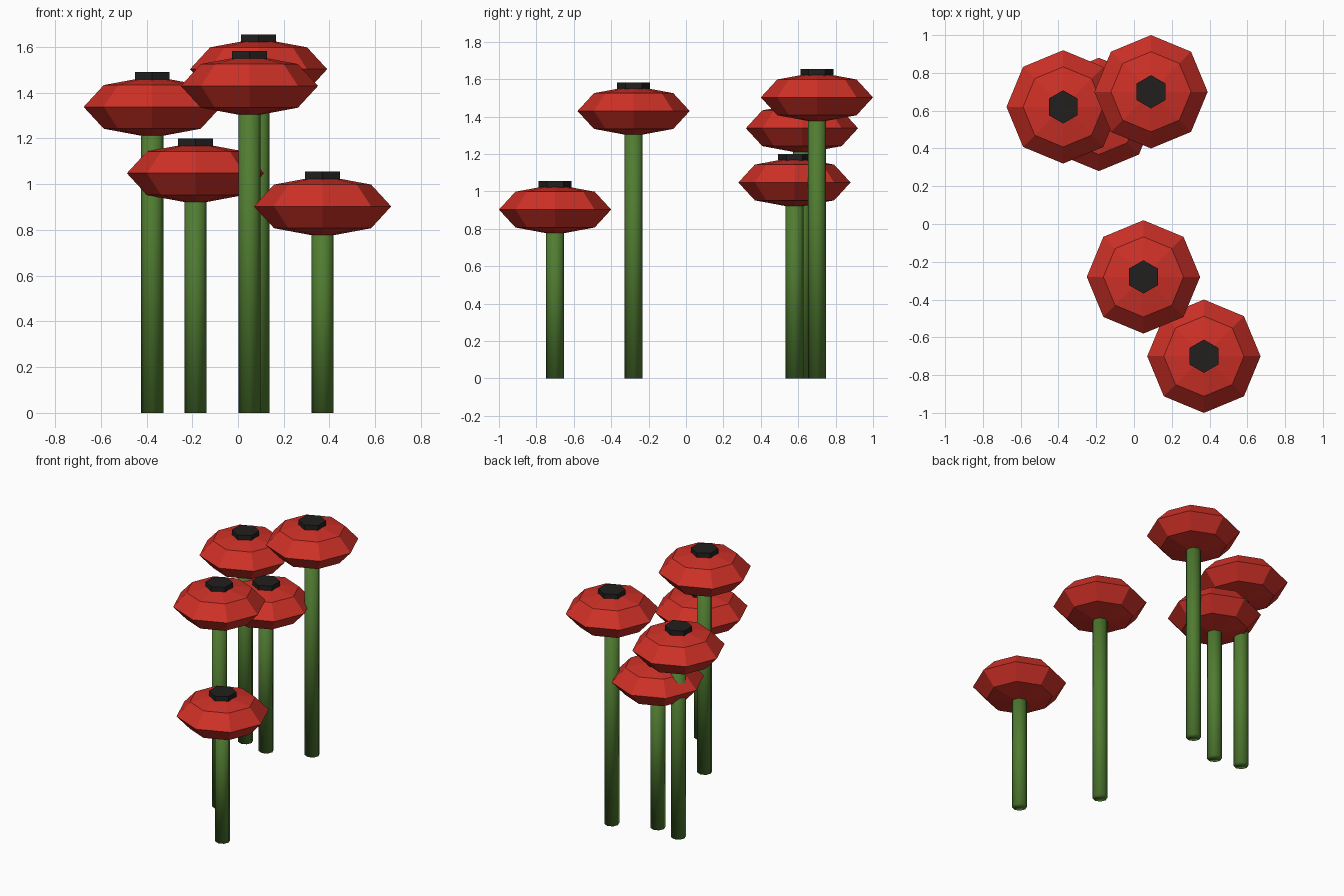
import bpy

if "Cube" in bpy.data.objects:
    bpy.data.objects.remove(bpy.data.objects["Cube"])


def material(name, color):
    m = bpy.data.materials.new(name)
    m.diffuse_color = color
    m.use_nodes = True
    m.node_tree.nodes["Principled BSDF"].inputs["Base Color"].default_value = m.diffuse_color
    return m


GREEN = material("stem_green", (0.08, 0.20, 0.03, 1))
RED = material("petal_red", (0.62, 0.03, 0.02, 1))
BLACK = material("centre_black", (0.015, 0.014, 0.013, 1))


def finish(name, mat):
    ob = bpy.context.object
    ob.name = name
    ob.data.materials.append(mat)
    return ob


def flower(i, x, y, z):
    # Eight-sided stem, softly shaded, ending inside the bloom
    bpy.ops.mesh.primitive_cylinder_add(vertices=8, radius=0.0485, depth=z,
                                        location=(x, y, z / 2))
    finish(f"stem_{i}", GREEN)
    bpy.ops.object.shade_smooth()

    # Flattened faceted bloom
    bpy.ops.mesh.primitive_uv_sphere_add(segments=8, ring_count=4, radius=0.3,
                                         location=(x, y, z))
    finish(f"bloom_{i}", RED).scale = (1, 1, 0.45)

    # Hexagonal dark centre
    bpy.ops.mesh.primitive_cylinder_add(vertices=6, radius=0.088, depth=0.05,
                                        location=(x, y, z + 0.127))
    finish(f"centre_{i}", BLACK)


# Flower positions and bloom heights
FLOWERS = [(-0.375, 0.62, 1.338), (-0.186, 0.58, 1.048), (0.09, 0.70, 1.503),
           (0.05, -0.28, 1.43), (0.37, -0.70, 0.903)]

for i, (x, y, z) in enumerate(FLOWERS, 1):
    flower(i, x, y, z)
